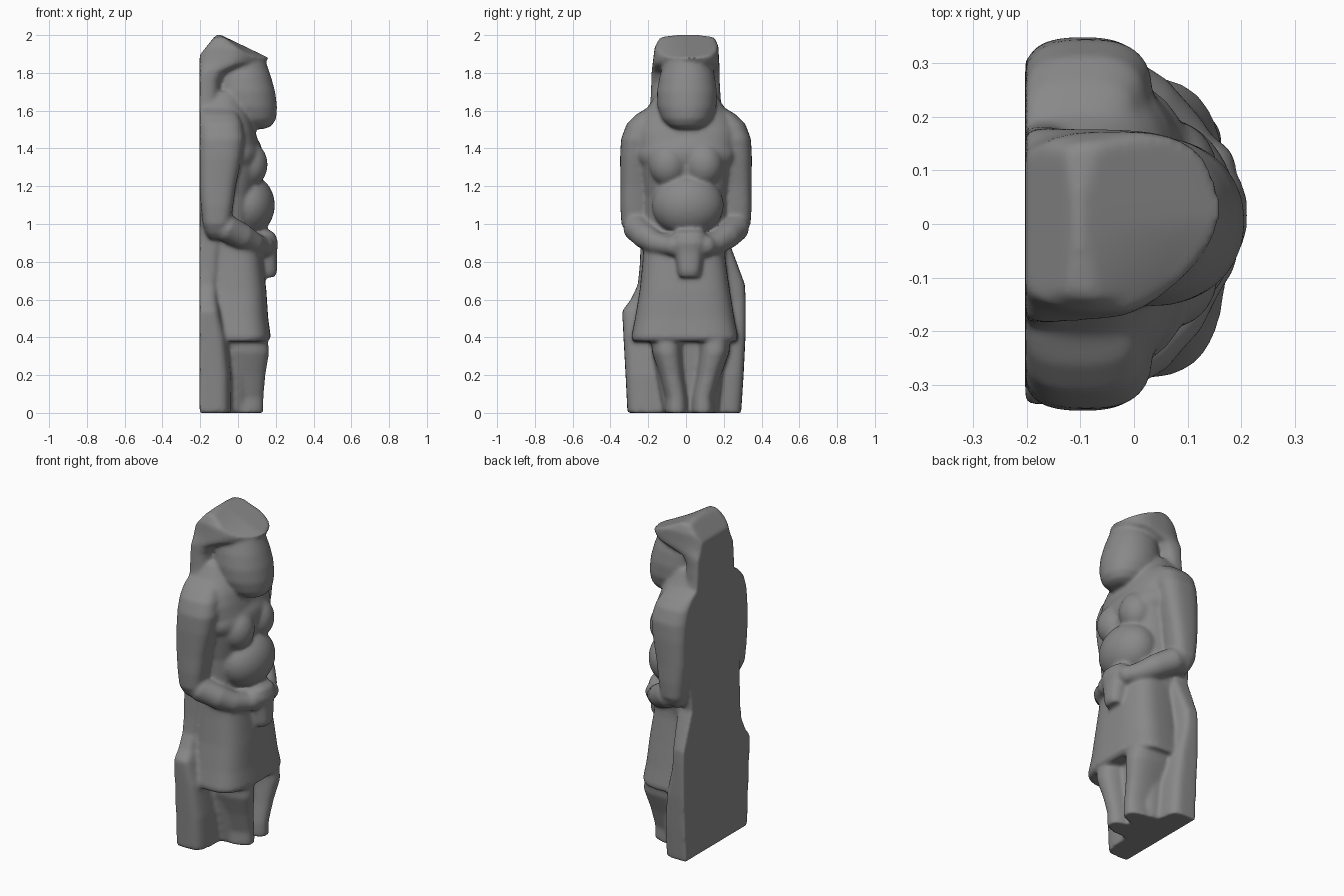
import bpy, bmesh
from math import cos, sin, pi, copysign
from mathutils import Vector

BACK = -0.203
parts = []


def skin(name, rings):
    """Closed mesh from equal-length rings; back is cut flat, base sits on z = 0."""
    bm = bmesh.new()
    rows = [[bm.verts.new((max(p[0], BACK), p[1], max(p[2], 0))) for p in r] for r in rings]
    n = len(rows[0])
    for a, b in zip(rows, rows[1:]):
        for i in range(n):
            j = (i + 1) % n
            bm.faces.new((a[i], a[j], b[j], b[i]))
    bm.faces.new(rows[0][::-1])
    bm.faces.new(rows[-1])
    bmesh.ops.recalc_face_normals(bm, faces=bm.faces)
    me = bpy.data.meshes.new(name)
    bm.to_mesh(me)
    bm.free()
    ob = bpy.data.objects.new(name, me)
    bpy.context.collection.objects.link(ob)
    parts.append(ob)
    return ob


def loft(name, sections, e=2.5, n=48):
    """Stack of superellipses: (z, x0, x1, y0, y1)."""
    rings = []
    for z, x0, x1, y0, y1 in sections:
        ring = []
        for i in range(n):
            c, s = cos(2 * pi * i / n), sin(2 * pi * i / n)
            ring.append(((x0 + x1) / 2 + (x1 - x0) / 2 * copysign(abs(c) ** (2 / e), c),
                         (y0 + y1) / 2 + (y1 - y0) / 2 * copysign(abs(s) ** (2 / e), s), z))
        rings.append(ring)
    return skin(name, rings)


def tube(name, pts, n=20):
    """Round limb through (x, y, z, radius)."""
    rings = []
    for k, p in enumerate(pts):
        a, b = pts[max(k - 1, 0)], pts[min(k + 1, len(pts) - 1)]
        t = (Vector(b[:3]) - Vector(a[:3])).normalized()
        u = t.cross(Vector((1, 0.2, 0.1))).normalized()
        v = t.cross(u)
        rings.append([Vector(p[:3]) + p[3] * (u * cos(2 * pi * i / n) + v * sin(2 * pi * i / n))
                      for i in range(n)])
    return skin(name, rings)


def blob(name, c, r, n=16):
    """Ellipsoid at c with radii r."""
    secs = []
    for k in range(n + 1):
        a = -pi / 2 + pi * k / n
        w = max(cos(a), 0.02)
        secs.append((c[2] + r[2] * sin(a), c[0] - r[0] * w, c[0] + r[0] * w,
                     c[1] - r[1] * w, c[1] + r[1] * w))
    return loft(name, secs, 2)


# flat-backed slab with a pinched waist
loft("back_slab", [(0, -.27, -.035, -.31, .292), (.2, -.27, -.035, -.32, .305),
                   (.4, -.27, -.055, -.331, .315), (.54, -.27, -.09, -.338, .316),
                   (.6, -.27, -.1, -.292, .316), (.68, -.27, -.1, -.255, .312),
                   (.78, -.27, -.09, -.245, .275), (.9, -.27, -.08, -.24, .23),
                   (1.05, -.27, -.08, -.24, .24), (1.3, -.27, -.05, -.265, .265),
                   (1.5, -.27, -.05, -.28, .28)], 5)

# legs and the stone left between them
for name, y, lean in (("left_leg", -.1, .05), ("right_leg", .15, -.06)):
    loft(name, [(0, -.15, .135, y + lean - .065, y + lean + .065),
                (.08, -.15, .135, y + lean - .06, y + lean + .06),
                (.2, -.15, .145, y + lean * .5 - .066, y + lean * .5 + .066),
                (.32, -.15, .165, y - .08, y + .08),
                (.45, -.15, .15, y - .085, y + .085)], 2.5)
loft("leg_core", [(0, -.2, .05, -.12, .17), (.45, -.2, .07, -.2, .22)], 4)

# kilt
loft("kilt", [(.378, -.16, .158, -.28, .27), (.4, -.19, .174, -.29, .276),
              (.5, -.19, .16, -.27, .256), (.65, -.19, .15, -.245, .232),
              (.8, -.19, .132, -.23, .21), (.95, -.19, .115, -.22, .2)], 3.1)

# torso, shoulders and neck
loft("torso", [(.85, -.26, .09, -.21, .21), (1.0, -.26, .07, -.22, .22),
               (1.15, -.26, .085, -.22, .22), (1.3, -.26, .12, -.24, .24),
               (1.42, -.26, .11, -.27, .27), (1.49, -.26, .092, -.28, .28),
               (1.55, -.26, .075, -.255, .255), (1.59, -.26, .06, -.225, .225),
               (1.63, -.25, .04, -.195, .195), (1.7, -.24, .02, -.15, .15)], 2.6)
blob("chest", (0, 0, 1.37), (.13, .26, .13))
blob("belly", (.05, .01, 1.1), (.145, .19, .165))
for s in (-1, 1):
    blob("breast", (.065, s * .095, 1.315), (.092, .1, .115))
    # upper arm, its back rounding away from the slab towards the elbow
    loft("upper_arm", [(z, x0, x1, min(s * a, s * b), max(s * a, s * b))
                       for z, x0, x1, a, b in
                       ((.92, -.15, -.09, .2, .28), (.95, -.17, -.06, .19, .315),
                        (1.0, -.187, -.04, .19, .342), (1.1, -.197, -.025, .19, .348),
                        (1.2, -.205, -.012, .19, .347), (1.35, -.21, .02, .16, .349),
                        (1.45, -.21, .035, .14, .344), (1.53, -.21, .022, .13, .314),
                        (1.58, -.21, .0, .13, .264), (1.61, -.21, -.03, .13, .212))], 2.7)
    tube("forearm", [(-.11, s * .265, 1.0, .065), (-.065, s * .262, .98, .075),
                     (.02, s * .215, .935, .07), (.08, s * .16, .9, .06),
                     (.125, s * .1 + .01, .885, .05), (.15, s * .05 + .015, .885, .03)])
    blob("hand", (.135, s * .085 + .02, .885), (.056, .056, .056))

# vessel held at the waist
loft("vessel", [(.718, .06, .195, -.038, .073), (.75, .05, .208, -.046, .081),
                (.85, .05, .206, -.058, .092), (.9, .05, .212, -.077, .112),
                (.95, .05, .197, -.067, .102), (.972, .06, .16, -.042, .082)], 2.7)

# head: round face under a sloping hood
loft("face", [(1.503, .06, .14, -.045, .055), (1.518, .0, .177, -.088, .098),
              (1.555, -.08, .202, -.127, .137), (1.62, -.12, .207, -.151, .161),
              (1.7, -.13, .197, -.154, .164), (1.78, -.13, .175, -.14, .153),
              (1.88, -.13, .14, -.108, .123)], 2.1)
secs = [(1.5, -.25, -.06, -.21, .21), (1.6, -.25, -.08, -.195, .195),
        (1.66, -.25, -.088, -.188, .184), (1.75, -.25, -.085, -.184, .179),
        (1.8, -.25, -.055, -.183, .179), (1.83, -.25, .06, -.18, .178),
        (1.85, -.25, .14, -.177, .177), (1.885, -.245, .163, -.172, .174),
        (1.94, -.235, .16, -.166, .172)]
# close the crown with shrinking rings so it can be sheared into slopes
for k in range(1, 11):
    w = max(1 - k / 10, .01)
    secs.append((1.985 + .003 * k, -.035 - .19 * w, -.035 + .19 * w,
                 .004 - .16 * w, .004 + .165 * w))
hood = loft("hood", secs, 2.8)
# slope the hood top forward and back, and skew its brow to one side
for v in hood.data.vertices:
    x, y, z = v.co
    v.co.z = min(z, 2.01 - max(0, x + .11) * .48 - max(0, -.11 - x) * 1.25)
    if z > 1.82 and x > -.08 and y < 0:
        v.co.x = x - .5 * -y * min(1, (x + .08) / .2)

# fuse everything into one weathered stone
bpy.ops.object.select_all(action='DESELECT')
for ob in parts:
    ob.select_set(True)
bpy.context.view_layer.objects.active = parts[0]
bpy.ops.object.join()
statue = bpy.context.object
statue.name = "stone_figure"
rm = statue.modifiers.new("fuse", 'REMESH')
rm.mode = 'VOXEL'
rm.voxel_size = 0.01
sm = statue.modifiers.new("weather", 'SMOOTH')
sm.factor = 0.5
sm.iterations = 12
bpy.ops.object.modifier_apply(modifier="fuse")
bpy.ops.object.modifier_apply(modifier="weather")
bpy.ops.object.shade_smooth()

# dark stone
stone = bpy.data.materials.new("dark_stone")
stone.diffuse_color = (.25, .25, .25, 1)
statue.data.materials.clear()
statue.data.materials.append(stone)
